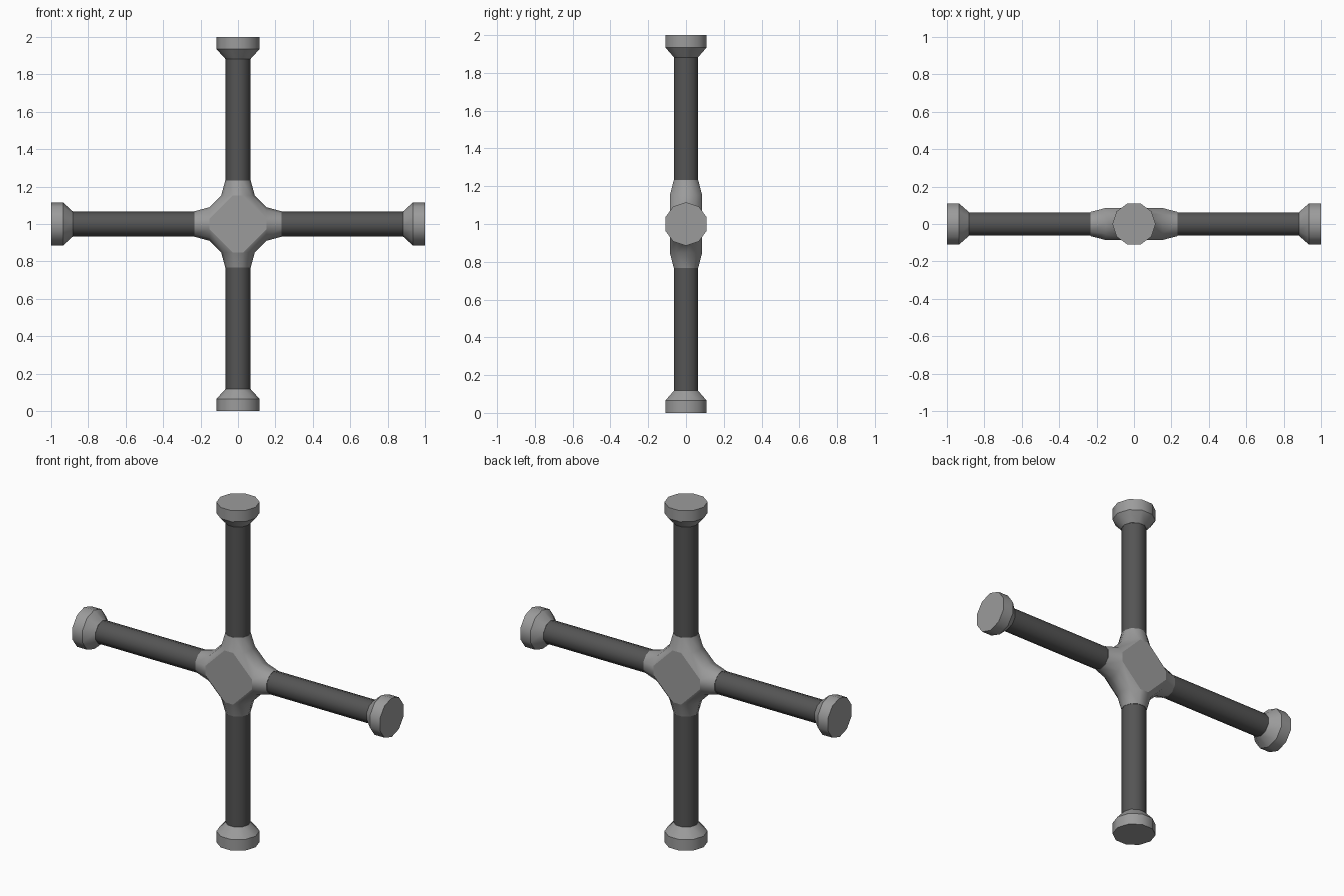
import bpy, bmesh
from math import sin, cos, pi, radians

if "Cube" in bpy.data.objects:
    bpy.data.objects.remove(bpy.data.objects["Cube"])

SIDES = 10
CENTRE_Z = 1.0
ARMS = ["right", "top", "left", "bottom"]


def grey(name, value):
    mat = bpy.data.materials.new(name)
    mat.diffuse_color = (value, value, value, 1)
    mat.use_nodes = True
    mat.node_tree.nodes["Principled BSDF"].inputs["Base Color"].default_value = mat.diffuse_color
    return mat


dark = grey("dark_grey", 0.09)
light = grey("mid_grey", 0.33)


def ring(bm, arm, dist, r):
    """Ten-sided ring around one arm; vertex 0 points towards the next arm."""
    a = arm * pi / 2
    verts = []
    for j in range(SIDES):
        t = 2 * pi * j / SIDES
        side, depth = r * cos(t), r * sin(t)
        verts.append(bm.verts.new((dist * cos(a) - side * sin(a), depth,
                                   CENTRE_Z + dist * sin(a) + side * cos(a))))
    return verts


def skin(bm, a, b):
    for j in range(SIDES):
        k = (j + 1) % SIDES
        bm.faces.new((a[j], a[k], b[k], b[j]))


def finish(bm, name, mat):
    bmesh.ops.recalc_face_normals(bm, faces=bm.faces[:])
    mesh = bpy.data.meshes.new(name)
    bm.to_mesh(mesh)
    bm.free()
    ob = bpy.data.objects.new(name, mesh)
    bpy.context.collection.objects.link(ob)
    mesh.materials.append(mat)
    bpy.ops.object.select_all(action='DESELECT')
    ob.select_set(True)
    bpy.context.view_layer.objects.active = ob
    bpy.ops.object.shade_smooth_by_angle(angle=radians(36.5))
    return ob


def lathe(name, arm, profile, mat):
    """Sweep (distance, radius) points round an arm and cap both ends."""
    bm = bmesh.new()
    rings = [ring(bm, arm, d, r) for d, r in profile]
    for a, b in zip(rings, rings[1:]):
        skin(bm, a, b)
    bm.faces.new(rings[0])
    bm.faces.new(rings[-1])
    return finish(bm, name, mat)


# Pipes and end flanges
for i, side in enumerate(ARMS):
    lathe(side + "_pipe", i, [(0.22, 0.066), (0.89, 0.066)], dark)
    lathe(side + "_flange", i, [(0.882, 0.067), (0.935, 0.115), (1.0, 0.115)], light)

# Cross joint: four tapering collars bridged to each other
bm = bmesh.new()
inner = [ring(bm, i, 0.152, 0.09) for i in range(4)]
for i in range(4):
    outer = ring(bm, i, 0.232, 0.068)
    skin(bm, inner[i], outer)
    bm.faces.new(outer)
    nxt = inner[(i + 1) % 4]
    for j in range(-2, 2):
        bm.faces.new((inner[i][j], inner[i][j + 1], nxt[4 - j], nxt[5 - j]))
# Flat plates on the front and back
for p, q in ((3, 2), (7, 8)):
    bm.faces.new([v for r in inner for v in (r[p], r[q])])
joint = finish(bm, "cross_joint", light)
for poly in joint.data.polygons:
    if len(poly.vertices) == 8:
        poly.use_smooth = False
